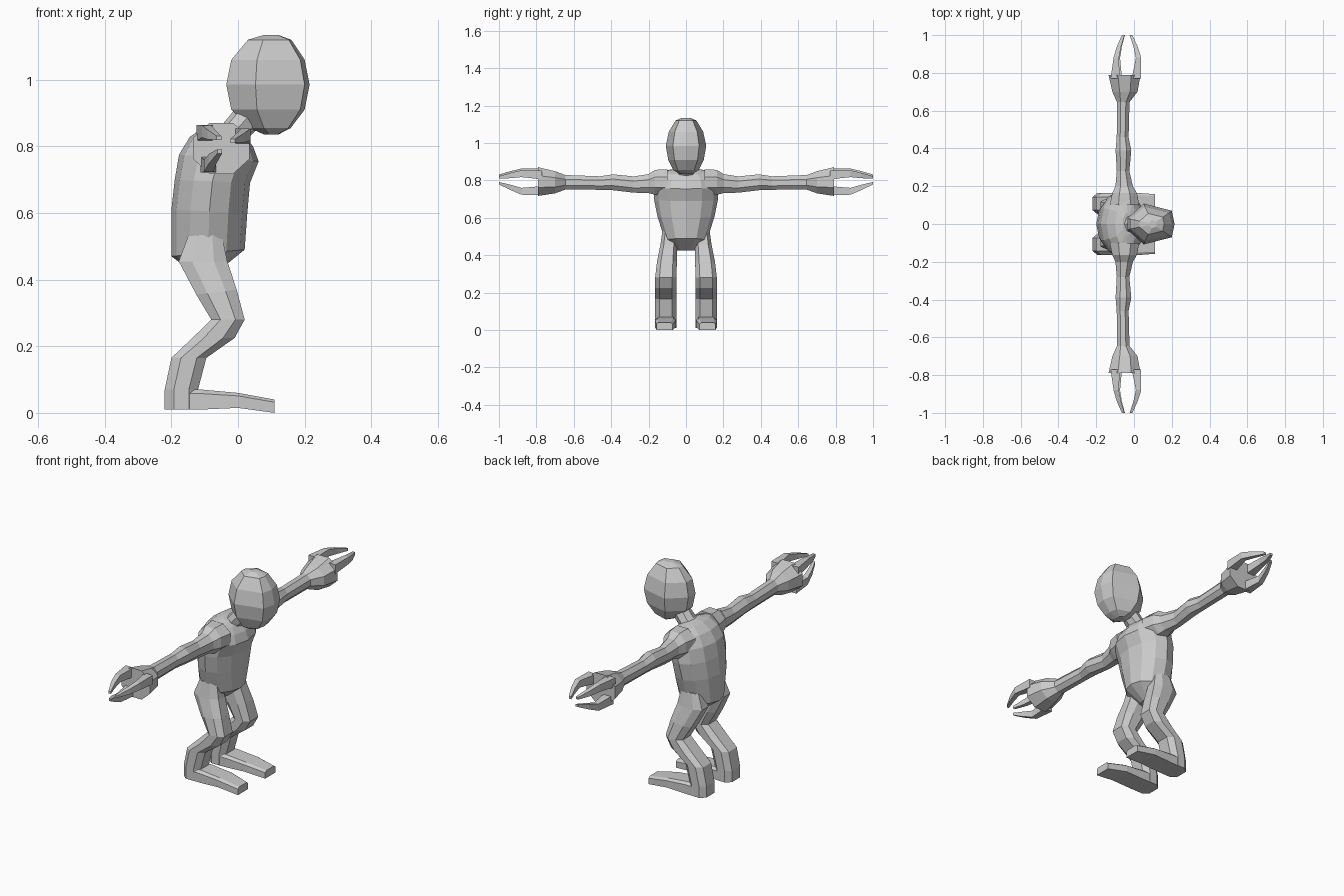
import bpy, bmesh
from math import sin, cos, pi


def ngon(n, phase=0.0):
    return [(cos(2 * pi * (i + phase) / n), sin(2 * pi * (i + phase) / n)) for i in range(n)]


def skin(name, rings, mirror=False):
    """Joins rings of 3D points into a closed flat-faced body."""
    bm = bmesh.new()
    loops = [[bm.verts.new(p) for p in ring] for ring in rings]
    n = len(loops[0])
    for a, b in zip(loops, loops[1:]):
        for i in range(n):
            j = (i + 1) % n
            bm.faces.new((a[i], a[j], b[j], b[i]))
    bm.faces.new(loops[0])
    bm.faces.new(loops[-1])
    bmesh.ops.recalc_face_normals(bm, faces=bm.faces)
    mesh = bpy.data.meshes.new(name)
    bm.to_mesh(mesh)
    bm.free()
    ob = bpy.data.objects.new(name, mesh)
    bpy.context.collection.objects.link(ob)
    if mirror:
        m = ob.modifiers.new("mirror", 'MIRROR')
        m.use_axis = (False, True, False)
        m.use_mirror_merge = False
    return ob


def body_loft(name, profile, rings, mirror=False):
    """Ring: back x, back z, front x, front z, centre y, half width."""
    out = []
    for bx, bz, fx, fz, y, w in rings:
        out.append([((bx + fx) / 2 + u * (fx - bx) / 2, y + v * w,
                     (bz + fz) / 2 + u * (fz - bz) / 2) for u, v in profile])
    return skin(name, out, mirror)


def arm_loft(name, profile, rings):
    """Ring: y, centre x, centre z, x radius, z radius."""
    out = [[(x + u * rx, y, z + v * rz) for u, v in profile] for y, x, z, rx, rz in rings]
    return skin(name, out, True)


# Head: narrow back, wide temples, flat face
half = [(1, 0), (.88, .65), (-.3, 1), (-1, .28)]
head_profile = half + [(u, -v) for u, v in half[:0:-1]]
head = [(.835, .08, .12, .035), (.855, .035, .158, .068), (.91, -.02, .2, .095),
        (.985, -.035, .215, .108), (1.06, -.02, .2, .092), (1.12, .03, .16, .056),
        (1.135, .08, .12, .022)]
body_loft("head", head_profile, [(b, z, f, z, 0, w) for z, b, f, w in head])

# Neck
body_loft("neck", ngon(8), [
    (-.09, .84, .04, .79, 0, .075), (-.045, .868, .03, .825, 0, .05),
    (-.01, .91, .055, .85, 0, .045), (.04, .95, .1, .9, 0, .045)])

# Torso
body_loft("torso", ngon(12), [
    (-.14, .425, -.06, .425, 0, .05), (-.2, .47, .02, .49, 0, .112),
    (-.2, .61, .028, .6, 0, .152), (-.19, .7, .036, .69, 0, .17),
    (-.177, .775, .062, .755, 0, .17), (-.145, .828, .045, .8, 0, .155),
    (-.1, .86, .02, .832, 0, .13), (-.06, .868, -.01, .85, 0, .06)])

# Legs
c = [(1, .6), (.45, 1), (-.45, 1), (-1, .6)]
leg_profile = c + [(u, -v) for u, v in reversed(c)]
body_loft("leg", leg_profile, [
    (-.15, .53, -.05, .54, .085, .04), (-.178, .455, -.032, .455, .092, .045),
    (-.125, .355, -.004, .37, .102, .053), (-.08, .28, .02, .28, .108, .057),
    (-.14, .222, -.01, .225, .108, .057), (-.2, .165, -.095, .165, .108, .057),
    (-.22, .07, -.12, .07, .108, .057), (-.22, .01, -.12, .01, .108, .057)], True)

# Feet
box = [(1, .75), (.6, 1), (-1, 1), (-1, -1), (.6, -1), (1, -.75)]
body_loft("foot", box, [
    (-.17, .01, -.17, .07, .108, .056), (-.11, .01, -.11, .07, .108, .056),
    (0, .015, 0, .06, .11, .056), (.11, 0, .11, .04, .115, .043)], True)

# Arms with widening palms
arm_loft("arm", ngon(8, .5), [
    (.1, -.05, .79, .085, .075), (.165, -.05, .79, .07, .072),
    (.2, -.052, .783, .05, .055), (.28, -.058, .778, .036, .047),
    (.39, -.056, .79, .045, .046), (.46, -.06, .786, .034, .039),
    (.645, -.057, .79, .036, .042), (.7, -.048, .79, .072, .064),
    (.79, -.05, .794, .092, .083)])

# Three claw fingers: base, middle and tip positions in x and z
fingers = [("upper_back", (-.1, .84), (-.094, .845), (-.057, .825)),
           ("upper_front", (.012, .83), (.024, .836), (-.016, .816)),
           ("lower", (-.088, .745), (-.088, .742), (-.055, .785))]
for label, base, mid, tip in fingers:
    arm_loft(label + "_finger", ngon(4, .5), [
        (.77, *base, .034, .034), (.88, *mid, .02, .026), (.94, (mid[0] + tip[0]) / 2 - (.004 if tip[0] < -.03 else -.004),
         (mid[1] + tip[1]) / 2, .016, .02), (1.0, *tip, .01, .009)])
